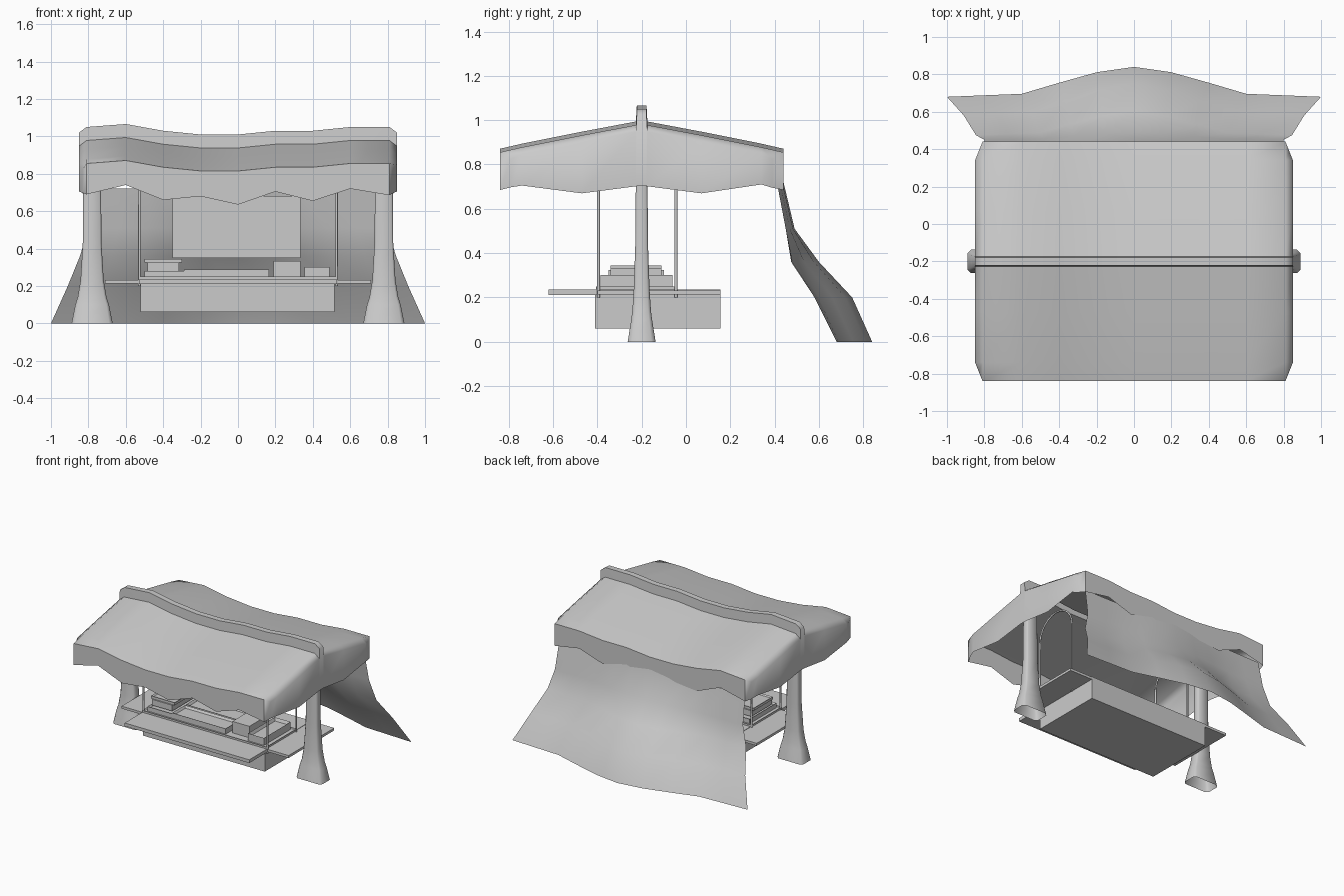
import bpy, bmesh, math

if "Cube" in bpy.data.objects:
    bpy.data.objects.remove(bpy.data.objects["Cube"])


def lerp(table, v):
    # piecewise-linear lookup in a list of (key, value)
    if v <= table[0][0]:
        return table[0][1]
    for (a, p), (b, q) in zip(table, table[1:]):
        if v <= b:
            return p + (q - p) * (v - a) / (b - a)
    return table[-1][1]


def finish(bm, name, angle=None):
    bmesh.ops.recalc_face_normals(bm, faces=bm.faces)
    me = bpy.data.meshes.new(name)
    bm.to_mesh(me)
    bm.free()
    ob = bpy.data.objects.new(name, me)
    bpy.context.collection.objects.link(ob)
    if angle:
        bpy.ops.object.select_all(action='DESELECT')
        ob.select_set(True)
        bpy.context.view_layer.objects.active = ob
        bpy.ops.object.shade_smooth_by_angle(angle=math.radians(angle))
    return ob


def box(name, x0, x1, y0, y1, z0, z1):
    bm = bmesh.new()
    bmesh.ops.create_cube(bm, size=1)
    for v in bm.verts:
        v.co = (x0 + (v.co.x + .5) * (x1 - x0), y0 + (v.co.y + .5) * (y1 - y0),
                z0 + (v.co.z + .5) * (z1 - z0))
    return finish(bm, name)


def grid(bm, rows):
    vs = [[bm.verts.new(p) for p in r] for r in rows]
    for a, b in zip(vs, vs[1:]):
        for i in range(len(a) - 1):
            bm.faces.new((a[i], a[i + 1], b[i + 1], b[i]))


def open_tray(name, x0, x1, y0, y1, z0, z1, rim=.015):
    # box with a sunken top
    ob = box(name, x0, x1, y0, y1, z0, z1)
    bm = bmesh.new()
    bm.from_mesh(ob.data)
    bm.normal_update()
    top = [f for f in bm.faces if f.normal.z > .9]
    bmesh.ops.inset_region(bm, faces=top, thickness=rim)
    bmesh.ops.translate(bm, verts=top[0].verts, vec=(0, 0, -(z1 - z0) * .4))
    bm.to_mesh(ob.data)
    bm.free()


# canopy: sagging two-slope cloth with raised ridge and hanging valance
RIDGE = [(-.85, 1.02), (-.81, 1.05), (-.6, 1.066), (-.4, 1.03), (-.2, 1.01), (0, 1.01),
         (.2, 1.03), (.4, 1.03), (.6, 1.05), (.81, 1.05), (.85, 1.02)]
SLOPE = [(-.64, -.195), (-.54, -.172), (-.27, -.118), (-.026, -.072), (-.022, 0)]
SLOPE += [(-d, z) for d, z in reversed(SLOPE)]
HEM = [(-.85, .68), (-.81, .69), (-.6, .74), (-.4, .66), (-.2, .68), (0, .635),
       (.2, .705), (.4, .655), (.6, .72), (.81, .685), (.85, .67)]
SIDE_HEM = [(-.84, .69), (-.74, .705), (-.47, .67), (-.2, .705), (.07, .67), (.34, .71), (.44, .68)]
bm = bmesh.new()
rows = []
for d, dz in SLOPE:
    row = []
    for x, h in RIDGE:
        y = -.2 + d
        if abs(d) > .6 and abs(x) > .84:      # clipped corners
            x, y = math.copysign(.83, x), -.2 + math.copysign(.59, d)
        row.append((x, y, h + dz))
    rows.append(row)
grid(bm, rows)
edges = [e for e in bm.edges if e.is_boundary]
out = bmesh.ops.extrude_edge_only(bm, edges=edges)['geom']
for v in out:
    if isinstance(v, bmesh.types.BMVert):
        end = abs(v.co.y + .2) > .63
        v.co.z = lerp(HEM, v.co.x) if end else lerp(SIDE_HEM, v.co.y)
finish(bm, "canopy", 60)

# back curtain flaring outwards to the ground
DROP = [(.72, .79, .41, .44), (.51, .80, .45, .49), (.36, .845, .475, .60),
        (.2, .91, .58, .75), (0, 1.0, .68, .84)]
BULGE = [(0, 1), (.2, .82), (.4, .47), (.6, .1), (1, 0)]
bm = bmesh.new()
grid(bm, [[(u / 5 * hx, ye + (yc - ye) * lerp(BULGE, abs(u / 5)), z) for u in range(-5, 6)]
          for z, hx, ye, yc in DROP])
finish(bm, "back_curtain", 60)

# flat cloth hanging behind the counter
bm = bmesh.new()
grid(bm, [[(-.35, .405, z), (.335, .405, z)] for z in (.35, .68)])
finish(bm, "hanging_cloth")

# flared posts, chamfered rectangle in section
for side, s in (("left", -1), ("right", 1)):
    bm = bmesh.new()
    rows = []
    for z, hx, hy in [(0, .11, .063), (.1, .09, .047), (.14, .077, .042), (.23, .062, .036),
                      (.43, .05, .029), (.97, .046, .024)]:
        c = .3 * hy
        q = [(hx, hy - c), (hx - c, hy), (c - hx, hy), (-hx, hy - c),
             (-hx, c - hy), (c - hx, -hy), (hx - c, -hy), (hx, c - hy)]
        rows.append([(s * .78 + x, -.2 + y, z) for x, y in q + q[:1]])
    grid(bm, rows)
    bmesh.ops.remove_doubles(bm, verts=bm.verts, dist=.0005)
    finish(bm, side + "_post", 50)

    # arched rod at the counter end
    cu = bpy.data.curves.new(side + "_arch", 'CURVE')
    cu.dimensions = '3D'
    cu.bevel_depth = .007
    cu.bevel_resolution = 1
    pts = [(-.395, .2)]
    pts += [(-.22 - .175 * math.cos(i * math.pi / 12), .74 + .175 * math.sin(i * math.pi / 12))
            for i in range(13)]
    pts += [(-.045, .2)]
    sp = cu.splines.new('POLY')
    sp.points.add(len(pts) - 1)
    for p, (y, z) in zip(sp.points, pts):
        p.co = (s * .527, y, z, 1)
    bpy.context.collection.objects.link(bpy.data.objects.new(side + "_arch", cu))

    # side shelf
    xs = sorted((s * .515, s * .71))
    box(side + "_shelf", *xs, -.40, .155, .213, .232)

# counter and front shelf
box("counter", -.52, .515, -.41, .155, .06, .235)
box("front_shelf", -.53, .53, -.62, -.40, .21, .235)
open_tray("counter_top", -.53, .525, -.405, -.04, .235, .25, .01)

# goods on the counter
open_tray("left_crate", -.50, -.29, -.385, -.06, .245, .28)
box("left_crate_middle", -.485, -.315, -.35, -.10, .28, .325)
open_tray("left_crate_top", -.50, -.30, -.34, -.11, .325, .345)
open_tray("long_tray_front", -.29, .165, -.385, -.23, .245, .287)
open_tray("long_tray_back", -.29, .165, -.215, -.06, .245, .287)
box("tall_box", .19, .335, -.34, -.11, .245, .333)
open_tray("small_box", .355, .49, -.385, -.06, .245, .302)
